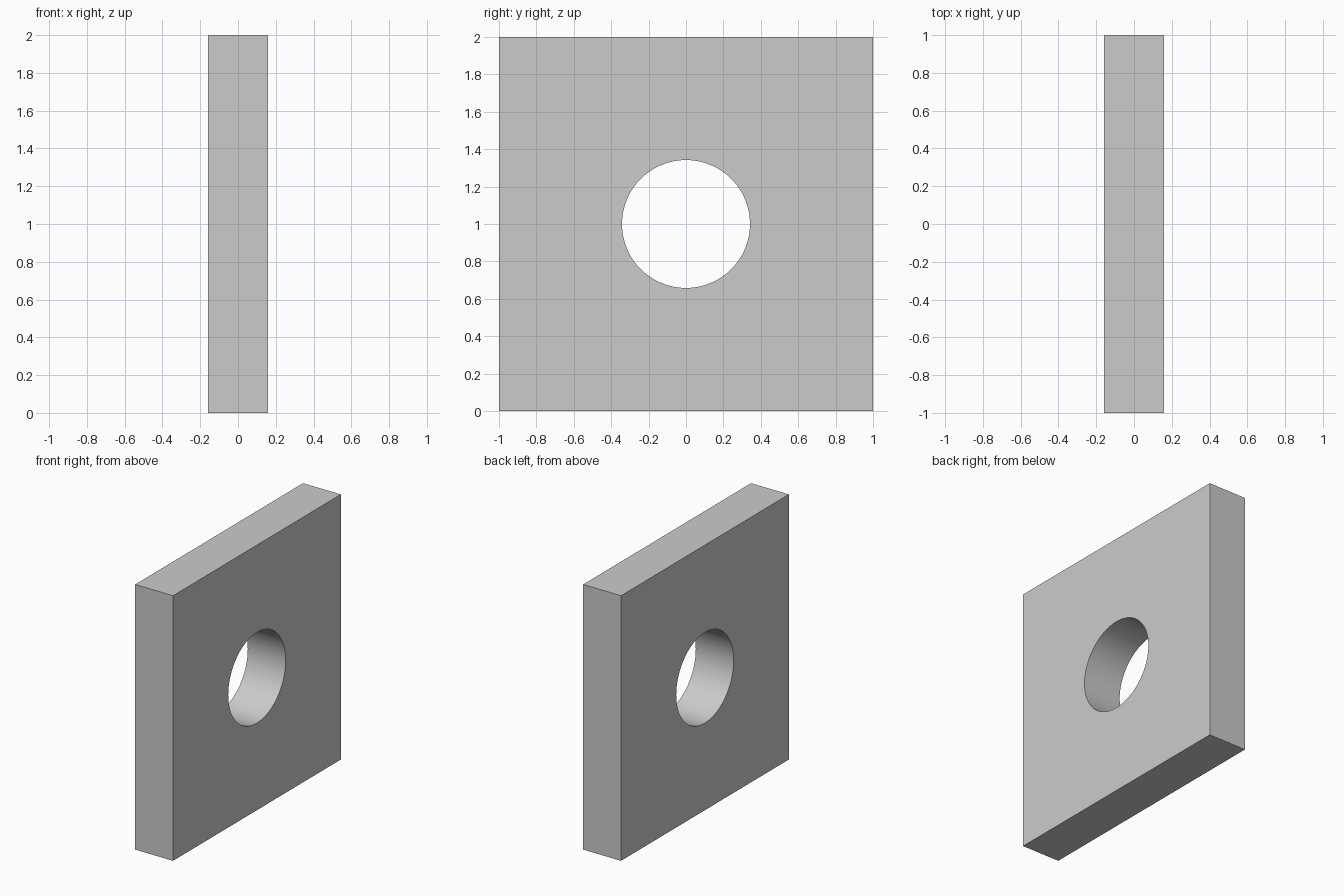
import bpy, bmesh
from math import sin, cos, pi, radians

if "Cube" in bpy.data.objects:
    bpy.data.objects.remove(bpy.data.objects["Cube"])

HALF_T = 0.158   # half thickness along x
HALF_W = 1.0     # half side of the square
HOLE_R = 0.342   # hole radius
N = 96           # segments round the hole (multiple of 8, so corners are hit)

bm = bmesh.new()


def ring(x, square):
    """Loop of N vertices: a circle, or the same angles pushed out to a square."""
    loop = []
    for i in range(N):
        a = 2 * pi * i / N
        c, s = cos(a), sin(a)
        r = HALF_W / max(abs(c), abs(s)) if square else HOLE_R
        loop.append(bm.verts.new((x, r * c, 1.0 + r * s)))
    return loop


# Four loops: front face out and in, back face in and out
loops = [ring(HALF_T, True), ring(HALF_T, False),
         ring(-HALF_T, False), ring(-HALF_T, True)]

# Skin the loops into faces, hole wall and outer rim
for k in range(4):
    a, b = loops[k], loops[(k + 1) % 4]
    for i in range(N):
        j = (i + 1) % N
        bm.faces.new((a[i], a[j], b[j], b[i]))
bmesh.ops.recalc_face_normals(bm, faces=bm.faces)

mesh = bpy.data.meshes.new("square_plate_with_hole")
bm.to_mesh(mesh)
bm.free()

plate = bpy.data.objects.new("square_plate_with_hole", mesh)
bpy.context.collection.objects.link(plate)

# Smooth hole wall, sharp plate edges
bpy.context.view_layer.objects.active = plate
plate.select_set(True)
bpy.ops.object.shade_smooth_by_angle(angle=radians(30))
